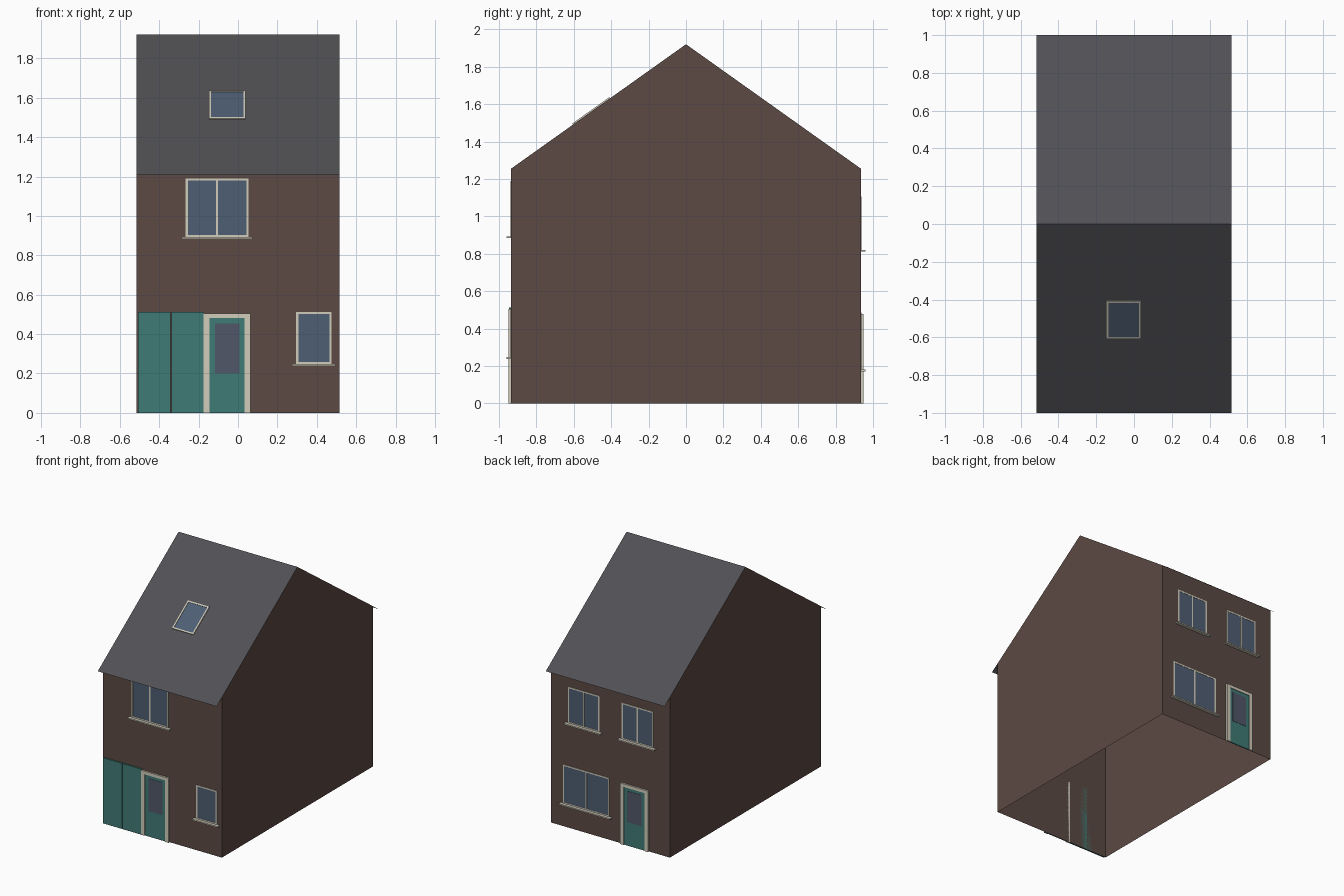
import bpy, bmesh, math
from mathutils import Matrix, Vector

if "Cube" in bpy.data.objects:
    bpy.data.objects.remove(bpy.data.objects["Cube"])

HALF_W, WALL_Y, EAVE_Z, RIDGE_Z = 0.515, 0.935, 1.255, 1.92
SLOPE = (RIDGE_Z - EAVE_Z) / WALL_Y


def material(name, rgb):
    m = bpy.data.materials.new(name)
    m.diffuse_color = [(c / 255) ** 2.2 for c in rgb] + [1]
    m.use_nodes = True
    m.node_tree.nodes["Principled BSDF"].inputs["Base Color"].default_value = m.diffuse_color
    return m


BRICK = material("brick", (92, 75, 69))
SLATE = material("slate", (82, 82, 86))
CREAM = material("cream", (208, 203, 186))
TEAL = material("teal", (66, 122, 117))
GLASS = material("glass", (80, 95, 115))
DOOR_GLASS = material("door_glass", (82, 88, 105))


def finish(name, bm, mat):
    bmesh.ops.recalc_face_normals(bm, faces=bm.faces)
    mesh = bpy.data.meshes.new(name)
    bm.to_mesh(mesh)
    bm.free()
    mesh.materials.append(mat)
    ob = bpy.data.objects.new(name, mesh)
    bpy.context.collection.objects.link(ob)


def boxes(name, plane, mat, *rects, base=0.0):
    """Boxes on a plane; each rect is (u0, u1, v0, v1, depth)."""
    bm = bmesh.new()
    for u0, u1, v0, v1, d in rects:
        local = (Matrix.Translation(((u0 + u1) / 2, (v0 + v1) / 2, base + d / 2))
                 @ Matrix.Diagonal((u1 - u0, v1 - v0, d, 1)))
        bmesh.ops.create_cube(bm, size=1, matrix=plane @ local)
    finish(name, bm, mat)


def plane_matrix(v, n, origin):
    m = Matrix((Vector((1, 0, 0)), Vector(v), Vector(n))).transposed().to_4x4()
    m.translation = origin
    return m


FRONT = plane_matrix((0, 0, 1), (0, -1, 0), (0, -WALL_Y, 0))
BACK = plane_matrix((0, 0, 1), (0, 1, 0), (0, WALL_Y, 0))
ang = math.atan(SLOPE)
ROOF = plane_matrix((0, math.cos(ang), math.sin(ang)),
                    (0, -math.sin(ang), math.cos(ang)),
                    (0, -0.505, RIDGE_Z - 0.505 * SLOPE))


def window(name, plane, u0, u1, v0, v1, panes=1, sill=True, f=0.011, d=0.004):
    bars = [(u0, u0 + f, v0, v1, d), (u1 - f, u1, v0, v1, d),
            (u0 + f, u1 - f, v0, v0 + f, d), (u0 + f, u1 - f, v1 - f, v1, d)]
    if panes == 2:
        mid = (u0 + u1) / 2
        bars.append((mid - f / 2, mid + f / 2, v0 + f, v1 - f, d))
    boxes(name + "_frame", plane, CREAM, *bars)
    boxes(name + "_glass", plane, GLASS,
          (u0 + f, u1 - f, v0 + f, v1 - f, d / 2))
    if sill:
        boxes(name + "_sill", plane, CREAM,
              (u0 - 0.021, u1 + 0.021, v0 - 0.009, v0 + 0.001, 0.026))


def door(name, plane, u0, u1, top, glass_bottom):
    j, h = 0.03, 0.024
    boxes(name + "_frame", plane, CREAM,
          (u0, u0 + j, 0, top, 0.014), (u1 - j, u1, 0, top, 0.014),
          (u0 + j, u1 - j, top - h, top, 0.014))
    boxes(name + "_leaf", plane, TEAL, (u0 + j, u1 - j, 0, top - h, 0.008))
    boxes(name + "_glass", plane, DOOR_GLASS,
          (u0 + 0.059, u1 - 0.056, glass_bottom, top - 0.05, 0.002), base=0.008)


# Walls: gabled shell, open at the bottom and under the roof
bm = bmesh.new()
profile = [(-WALL_Y, 0), (-WALL_Y, EAVE_Z), (0, RIDGE_Z), (WALL_Y, EAVE_Z), (WALL_Y, 0)]
ends = [[bm.verts.new((x, y, z)) for y, z in profile] for x in (-HALF_W, HALF_W)]
for end in ends:
    bm.faces.new(end)
for i in (0, 3):
    bm.faces.new((ends[0][i], ends[0][i + 1], ends[1][i + 1], ends[1][i]))
finish("walls", bm, BRICK)

# Roof: two thin slopes overhanging the eaves
bm = bmesh.new()
rows = [[bm.verts.new((x, y, RIDGE_Z - abs(y) * SLOPE)) for x in (-HALF_W, HALF_W)]
        for y in (-1, 0, 1)]
for a, b in zip(rows, rows[1:]):
    bm.faces.new((a[0], a[1], b[1], b[0]))
finish("roof", bm, SLATE)

# Skylight on the front slope
window("skylight", ROOF, -0.147, 0.038, -0.122, 0.122, sill=False, d=0.007)

# Front wall
window("front_upper_window", FRONT, -0.266, 0.053, 0.892, 1.19, panes=2)
window("front_lower_window", FRONT, 0.295, 0.475, 0.247, 0.513)
door("front_door", FRONT, -0.175, 0.063, 0.505, 0.2)
for side, u0, u1 in (("left", -0.508, -0.342), ("right", -0.338, -0.172)):
    boxes("store_door_" + side, FRONT, TEAL, (u0, u1, 0, 0.513, 0.012))

# Back wall
window("back_upper_window_a", BACK, 0.093, 0.367, 0.82, 1.105, panes=2)
window("back_upper_window_b", BACK, -0.373, -0.099, 0.82, 1.105, panes=2)
window("back_lower_window", BACK, 0.008, 0.41, 0.18, 0.485, panes=2)
door("back_door", BACK, -0.334, -0.093, 0.478, 0.185)
